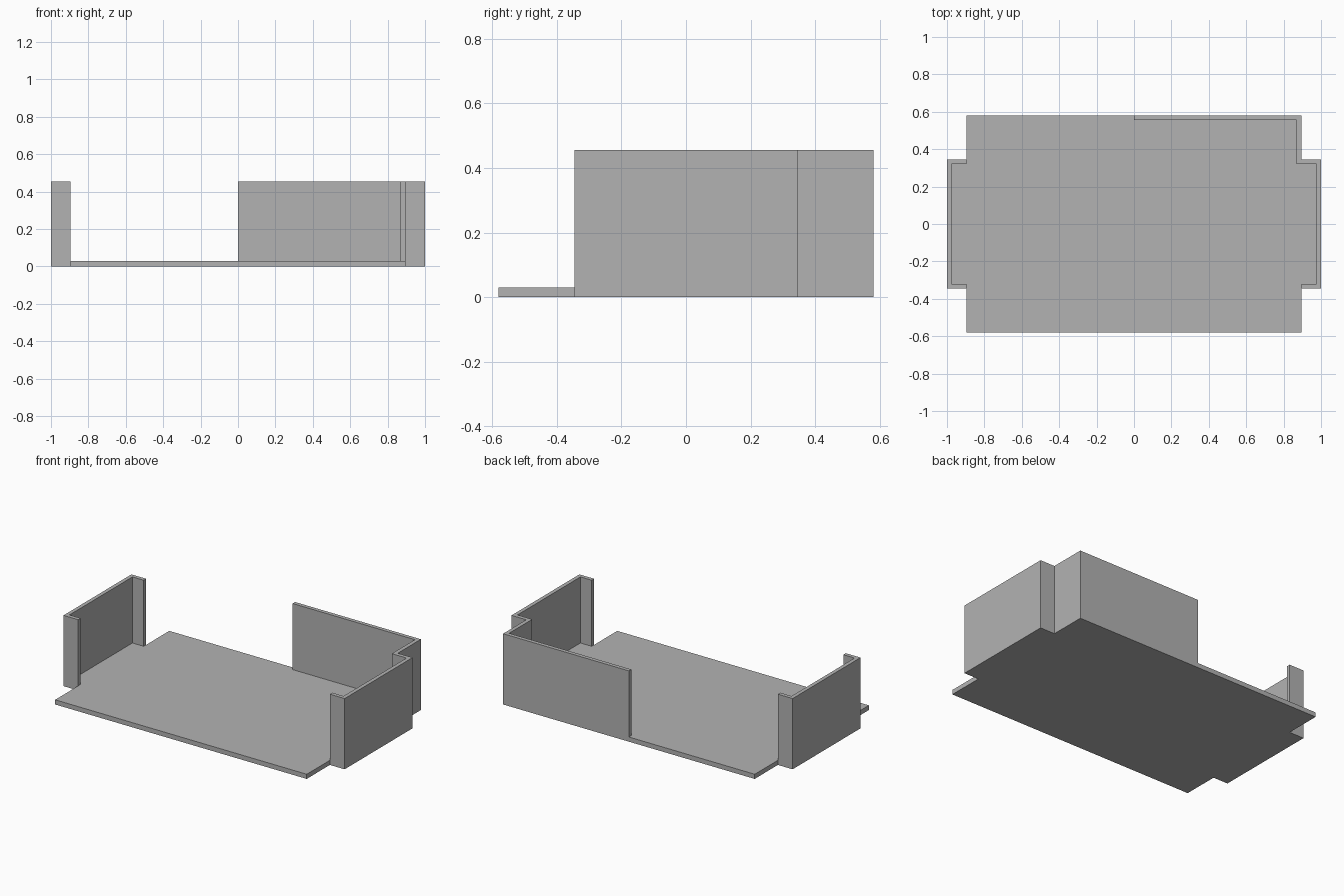
import bpy
import bmesh

default_cube = bpy.data.objects.get("Cube")
if default_cube:
    bpy.data.objects.remove(default_cube, do_unlink=True)

# Main dimensions
HALF_W, HALF_D = 0.895, 0.58      # main room
BAY_W, BAY_D = 1.0, 0.345         # shallow bays at both ends
WALL = 0.025
FLOOR_H, WALL_H = 0.03, 0.455

grey = bpy.data.materials.new("plain grey")
grey.use_nodes = True
colour = (0.45, 0.45, 0.45, 1)
grey.diffuse_color = colour
grey.node_tree.nodes["Principled BSDF"].inputs["Base Color"].default_value = colour


def extrude_plan(name, plan, height):
    """Raise a flat plan outline from the ground into a solid."""
    bm = bmesh.new()
    face = bm.faces.new([bm.verts.new((x, y, 0)) for x, y in plan])
    raised = bmesh.ops.extrude_face_region(bm, geom=[face], use_keep_orig=True)["geom"]
    bmesh.ops.translate(bm, vec=(0, 0, height),
                        verts=[v for v in raised if isinstance(v, bmesh.types.BMVert)])
    bmesh.ops.recalc_face_normals(bm, faces=bm.faces)
    mesh = bpy.data.meshes.new(name)
    bm.to_mesh(mesh)
    bm.free()
    mesh.materials.append(grey)
    obj = bpy.data.objects.new(name, mesh)
    bpy.context.collection.objects.link(obj)
    return obj


def mirror_x(points):
    return [(-x, y) for x, y in points]


# Outer and inner lines of an end bay, from front to back
bay_outer = [(HALF_W, -BAY_D), (BAY_W, -BAY_D), (BAY_W, BAY_D), (HALF_W, BAY_D)]
bay_inner = [(HALF_W, -BAY_D + WALL), (BAY_W - WALL, -BAY_D + WALL),
             (BAY_W - WALL, BAY_D - WALL), (HALF_W, BAY_D - WALL)]

# The left wall carries on round the back corner to the middle of the back
left_outer = bay_outer + [(HALF_W, HALF_D), (0, HALF_D)]
left_inner = bay_inner[:3] + [(HALF_W - WALL, BAY_D - WALL),
                              (HALF_W - WALL, HALF_D - WALL), (0, HALF_D - WALL)]
right_outer, right_inner = mirror_x(bay_outer), mirror_x(bay_inner)

extrude_plan("left_and_back_wall", left_outer + left_inner[::-1], WALL_H)
extrude_plan("right_bay_wall", right_outer + right_inner[::-1], WALL_H)

# Floor fills the space inside the walls and runs to the open edges
floor_plan = ([(-HALF_W, -HALF_D), (HALF_W, -HALF_D)] + left_inner
              + [(0, HALF_D), (-HALF_W, HALF_D)] + right_inner[::-1])
extrude_plan("floor", floor_plan, FLOOR_H)
